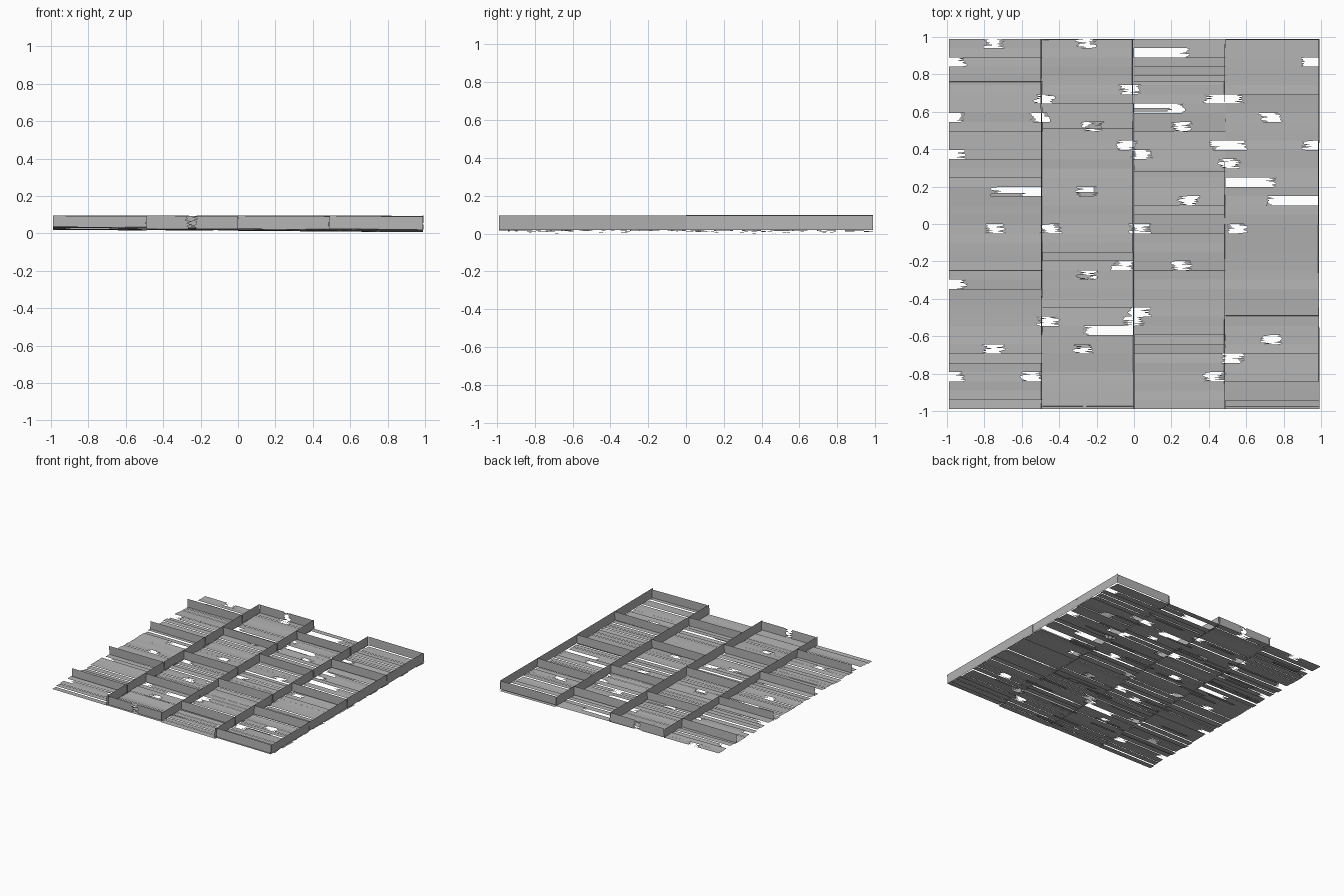
import bpy, bmesh, random
from mathutils import Vector

rng = random.Random(4)
HALF = 0.99
ROWS = 40
WIDTH = 2 * HALF / ROWS
COLUMNS = [-HALF, -0.49, 0, 0.49, HALF]

cube = bpy.data.objects.get("Cube")
if cube:
    bpy.data.objects.remove(cube)

wood = bpy.data.materials.new("weathered_grey")
wood.use_nodes = True
grey = (0.45, 0.45, 0.45, 1)
wood.diffuse_color = grey
wood.node_tree.nodes["Principled BSDF"].inputs["Base Color"].default_value = grey


def ragged_end(u, v0, v1, depth, side):
    """Splintered end of a board: a zigzag running from v0 to v1."""
    steps = 9
    pts = []
    for i in range(steps + 1):
        reach = rng.uniform(0, depth) * (1 if i % 2 else 0.35)
        pts.append((u + side * reach, v0 + (v1 - v0) * i / steps))
    return pts


def board(bm, place, u0, u1, v0, v1, rag0=0, rag1=0):
    """Thin board sheet; place maps (u, v) to a point, rag is the splinter depth."""
    end = ragged_end(u1, v0, v1, rag1, 1) if rag1 else [(u1, v0), (u1, v1)]
    start = ragged_end(u0, v1, v0, rag0, -1) if rag0 else [(u0, v1), (u0, v0)]
    bm.faces.new([bm.verts.new(place(u, v)) for u, v in end + start])


def finish(bm, name):
    mesh = bpy.data.meshes.new(name)
    bm.to_mesh(mesh)
    bm.free()
    mesh.materials.append(wood)
    obj = bpy.data.objects.new(name, mesh)
    bpy.context.collection.objects.link(obj)


# Broken spots in the deck (hundredths: x, y)
breaks = [(-75, 96), (-25, 96), (-95, 85), (95, 87), (-2, 70), (-48, 67), (43, 67),
          (53, 67), (-95, 57), (-50, 57), (-22, 52), (25, 52), (73, 57), (-95, 37),
          (-4, 43), (4, 37), (46, 43), (54, 42), (96, 43), (51, 32), (-25, 17),
          (29, 12), (-75, -3), (-44, -2), (3, -2), (55, -2), (-6, -22), (25, -22),
          (-25, -27), (-95, -32), (-46, -52), (0, -53), (74, -62), (-75, -67),
          (-27, -67), (53, -72), (-96, -82), (-55, -82), (43, -82), (3, -46)]
# Missing half boards (hundredths: start x, end x, y)
missing = [(-77, -49, 17), (0, 30, 91), (0, 28, 61), (49, 77, 22), (70, 99, 12),
           (-28, 0, -56)]


def row_of(y):
    return min(ROWS - 1, max(0, int((y / 100 + HALF) / WIDTH)))


gaps = {r: [] for r in range(ROWS)}
for x, y in breaks:
    gaps[row_of(y)].append((x / 100 - 0.065, x / 100 + 0.065))
for a, b, y in missing:
    gaps[row_of(y)].append((a / 100, b / 100))

# Deck boards, running across the width
bm = bmesh.new()
for r in range(ROWS):
    y0 = -HALF + r * WIDTH
    for c0, c1 in zip(COLUMNS, COLUMNS[1:]):
        height = 0.022 + rng.uniform(-0.006, 0.006)
        lean = rng.uniform(-0.004, 0.004)

        def place(u, v):
            return Vector((u, v, height - 0.007 * u + lean * (v - y0) / WIDTH))

        left, rag = c0, 0
        for g0, g1 in sorted(gaps[r]):
            if g1 <= c0 or g0 >= c1:
                continue
            if g0 > left + 0.02:
                board(bm, place, left, g0, y0, y0 + WIDTH, rag, 0.07)
            left = max(left, g1)
            rag = 0.07 if g1 < c1 - 0.02 else 0
        if left < c1 - 0.02:
            board(bm, place, left, c1, y0, y0 + WIDTH, rag, 0)

# Splinters hanging below the deck
for i in range(40):
    x, y = rng.uniform(-0.9, 0.6), rng.uniform(-HALF, HALF - 0.03)
    board(bm, lambda u, v: Vector((u, v, 0.006 - 0.006 * u)), x, x + 0.2,
          y, y + 0.02, 0.06, 0.06)
finish(bm, "deck_boards")

# Long joists, two lengths on each line
bm = bmesh.new()
for x in COLUMNS[1:]:
    for y0, y1 in ((-HALF, 0), (0, HALF)):
        lean, drift = rng.uniform(-0.006, 0.006), rng.uniform(-0.006, 0.006)
        top = 0.095 + rng.uniform(-0.003, 0.003)

        def place(u, v):
            return Vector((x - 0.004 + drift * u + lean * (v - 0.06) / 0.07, u, v))

        board(bm, place, y0, y1, 0.02, top)
finish(bm, "long_joists")

# Cross joists, staggered between neighbouring bays
bm = bmesh.new()
bay_lines = ([0.76, 0.28, -0.25, -0.73], [0.985, 0.51, 0, -0.49, -0.975])
for i, (c0, c1) in enumerate(zip(COLUMNS, COLUMNS[1:])):
    for y in bay_lines[i % 2]:
        lean, tilt = rng.uniform(-0.004, 0.004), rng.uniform(-0.012, 0.004)

        def place(u, v):
            return Vector((u, y + lean * (v - 0.06) / 0.07, v + tilt * (u - c0)))

        # The end joists of the second bay are snapped in the middle
        if i == 1 and abs(y) > 0.9:
            mid = (c0 + c1) / 2
            board(bm, place, c0, mid - 0.04, 0.025, 0.095, 0, 0.06)
            board(bm, place, mid + 0.04, c1, 0.025, 0.095, 0.06, 0)
        else:
            board(bm, place, c0, c1, 0.025, 0.095)
finish(bm, "cross_joists")
